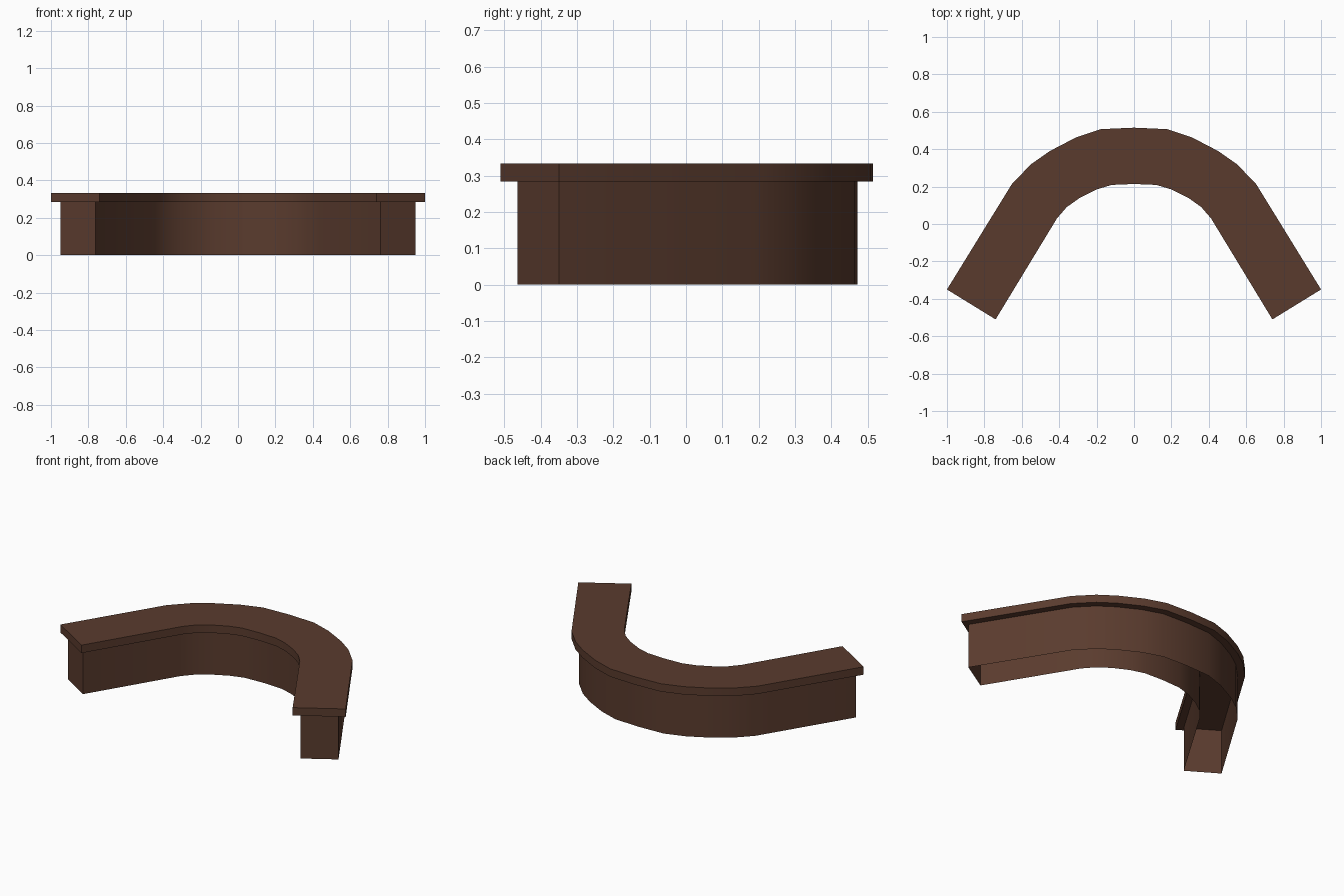
import bpy, bmesh
from mathutils import Vector

if "Cube" in bpy.data.objects:
    bpy.data.objects.remove(bpy.data.objects["Cube"])

wood = bpy.data.materials.new("dark brown wood")
wood.diffuse_color = (0.102, 0.044, 0.027, 1)
wood.use_nodes = True
wood.node_tree.nodes["Principled BSDF"].inputs["Base Color"].default_value = wood.diffuse_color

# Left half of the curved plan: (outer point, inner point) at each station
HALF = [((-1.0, -0.35), (-0.74, -0.51)),
        ((-0.652, 0.215), (-0.412, 0.03)),
        ((-0.55, 0.32), (-0.36, 0.09)),
        ((-0.45, 0.39), (-0.29, 0.14)),
        ((-0.31, 0.463), (-0.20, 0.185)),
        ((-0.178, 0.507), (-0.12, 0.209)),
        ((0.0, 0.515), (0.0, 0.214))]


def stations(margin, end_inset):
    """Plan stations narrowed by margin on each side, ends pulled in, mirrored in x."""
    half = []
    for o, i in HALF:
        o, i = Vector(o), Vector(i)
        d = (i - o).normalized() * margin
        half.append([o + d, i - d])
    for k in (0, 1):
        half[0][k] += (half[1][k] - half[0][k]).normalized() * end_inset
    mirrored = [[Vector((-p.x, p.y)) for p in s] for s in reversed(half[:-1])]
    return half + mirrored


def curved_box(name, rows, z0, z1, capped):
    bm = bmesh.new()
    rings = []
    for o, i in rows:
        rings.append([bm.verts.new((p.x, p.y, z))
                      for p, z in ((o, z0), (o, z1), (i, z1), (i, z0))])
    sides = (0, 1, 2, 3) if capped else (0, 2)
    for a, b in zip(rings, rings[1:]):
        for k in sides:
            n = (k + 1) % 4
            bm.faces.new((a[k], a[n], b[n], b[k]))
    bm.faces.new(rings[0][::-1])
    bm.faces.new(rings[-1])
    bmesh.ops.recalc_face_normals(bm, faces=bm.faces)
    # outer walls must face away from the curve
    outer = [f for f in bm.faces if f.normal.y > 0.9 and f.calc_center_median().y > 0.3]
    if not outer:
        bmesh.ops.reverse_faces(bm, faces=bm.faces)
    me = bpy.data.meshes.new(name)
    bm.to_mesh(me)
    bm.free()
    me.materials.append(wood)
    ob = bpy.data.objects.new(name, me)
    bpy.context.collection.objects.link(ob)
    bpy.ops.object.select_all(action='DESELECT')
    ob.select_set(True)
    bpy.context.view_layer.objects.active = ob
    bpy.ops.object.shade_smooth_by_angle(angle=0.52)
    return ob


# Overhanging counter slab, and the hollow base open underneath
curved_box("counter_top", stations(0, 0), 0.284, 0.334, True)
curved_box("counter_base", stations(0.043, 0.028), 0.0, 0.284, False)
